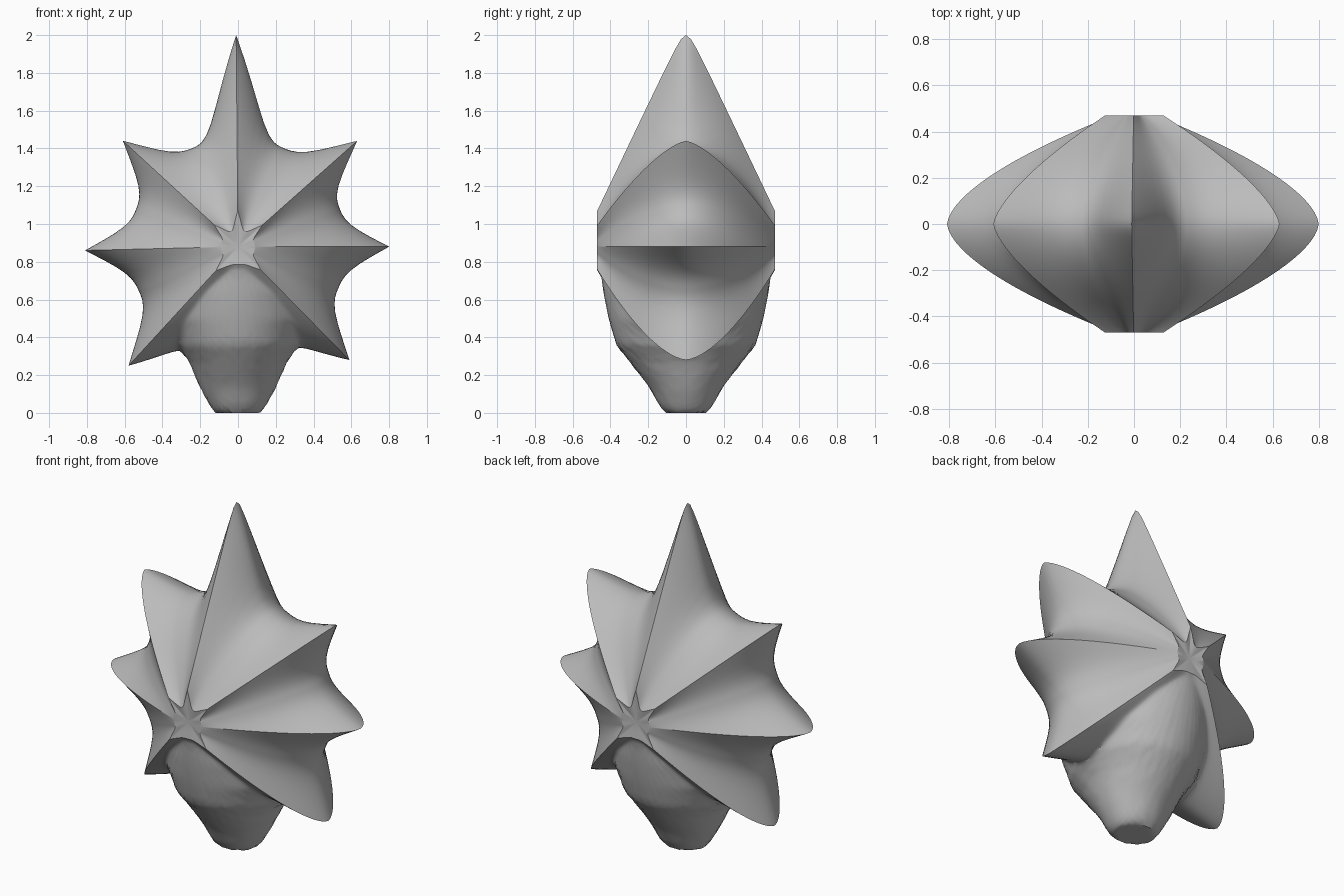
import bpy
import bmesh
from math import sin, cos, pi, radians, sqrt

cube = bpy.data.objects.get("Cube")
if cube:
    bpy.data.objects.remove(cube)

HUB_Z, DEPTH, VALLEY = 0.88, 0.47, 0.575

# Spikes around the hub: angle, tip radius, radius at hub, ridge curve
SPIKES = [
    (0, 0.80, 0.09, 1.65),
    (41.6, 0.843, 0.17, 1.45),
    (90.5, 1.12, 0.19, 0),        # zero means a straight ridge with a round tip
    (137.4, 0.828, 0.17, 1.45),
    (181.4, 0.81, 0.09, 1.65),
    (227.4, 0.856, 0.17, 1.6),
    (314.5, 0.841, 0.17, 1.6),
]

# Lower body and neck: height, half width, half depth
BODY = [(0, 0.12, 0.11), (0.03, 0.145, 0.14), (0.13, 0.20, 0.19),
        (0.27, 0.26, 0.30), (0.36, 0.32, 0.37), (0.50, 0.37, 0.41),
        (0.65, 0.36, 0.44), (0.80, 0.25, 0.455)]


def ridge(spike, s):
    """Radius of a spike's ridge at depth fraction s."""
    _, tip, base, power = spike
    if power:
        p = 1 - s ** power
    else:
        e = 0.06
        p = 1 - (sqrt(s * s + e * e) - e) / (sqrt(1 + e * e) - e)
    return base + (tip - base) * p


def body_size(z):
    z = min(max(z, BODY[0][0]), BODY[-1][0])
    for (z0, a0, b0), (z1, a1, b1) in zip(BODY, BODY[1:]):
        if z <= z1:
            t = (z - z0) / (z1 - z0)
            return a0 + (a1 - a0) * t, b0 + (b1 - b0) * t


def body_radius(angle, y):
    """Outermost distance along a ray that is still inside the lower body."""
    steps = 190
    for i in range(steps, 10, -1):
        r = 0.95 * i / steps
        a, b = body_size(HUB_Z + r * sin(angle))
        if (r * cos(angle) / a) ** 2 + (y / b) ** 2 < 1:
            return r
    return 0.05


# Columns: angle, neighbouring spike, closeness to its ridge, lower sector flag
columns = []
for i, first in enumerate(SPIKES):
    second = SPIKES[(i + 1) % len(SPIKES)]
    start, end = first[0], second[0]
    if end <= start:
        end += 360
    low = end - start > 60
    count = 64 if low else 20
    for k in range(count):
        t = k / count
        t = t - 0.05 * sin(4 * pi * t) if not low else t
        near = first if t < 0.5 else second
        weight = abs(1 - 2 * t) ** (3 if low else 2.5)
        columns.append((radians(start + (end - start) * t), near, weight, low))

# Surface rings from front to back
LEVELS = 28
bm = bmesh.new()
rings = []


def add_ring(y, scale=1.0, shape_y=None):
    depth = y if shape_y is None else shape_y
    s = min(abs(depth) / DEPTH, 1)
    ring = []
    for angle, spike, weight, low in columns:
        floor = 0.50 if low else VALLEY
        valley = 0.09 + (floor - 0.09) * (1 - s ** 1.9)
        r = valley + (ridge(spike, s) - valley) * weight
        if low and weight < 1:
            b = body_radius(angle, depth)
            r = 0.5 * (r + b + sqrt((r - b) ** 2 + 0.0009))
        r *= scale
        z = max(0, HUB_Z + r * sin(angle))
        ring.append(bm.verts.new((r * cos(angle), y, z)))
    rings.append(ring)


add_ring(-DEPTH + 0.006, 0.5, -DEPTH)
for j in range(-LEVELS, LEVELS + 1):
    add_ring(DEPTH * sin(j / LEVELS * pi / 2))
add_ring(DEPTH - 0.006, 0.5, DEPTH)

# Skin between rings, with a shallow dimple at both hubs
n = len(columns)
for r0, r1 in zip(rings, rings[1:]):
    for k in range(n):
        m = (k + 1) % n
        bm.faces.new((r0[k], r0[m], r1[m], r1[k]))
for ring, side in ((rings[0], -1), (rings[-1], 1)):
    hub = bm.verts.new((0, side * (DEPTH - 0.01), HUB_Z))
    for k in range(n):
        bm.faces.new((hub, ring[k], ring[(k + 1) % n]))
bmesh.ops.recalc_face_normals(bm, faces=bm.faces)

mesh = bpy.data.meshes.new("spiked_body")
bm.to_mesh(mesh)
bm.free()
body = bpy.data.objects.new("spiked_body", mesh)
bpy.context.collection.objects.link(body)

# Plain grey
grey = bpy.data.materials.new("plain_grey")
grey.use_nodes = True
colour = (0.5, 0.5, 0.5, 1)
grey.diffuse_color = colour
grey.node_tree.nodes["Principled BSDF"].inputs["Base Color"].default_value = colour
mesh.materials.append(grey)

# Smooth skin with crisp ridges
bpy.ops.object.select_all(action="DESELECT")
body.select_set(True)
bpy.context.view_layer.objects.active = body
bpy.ops.object.shade_smooth_by_angle(angle=radians(32))
